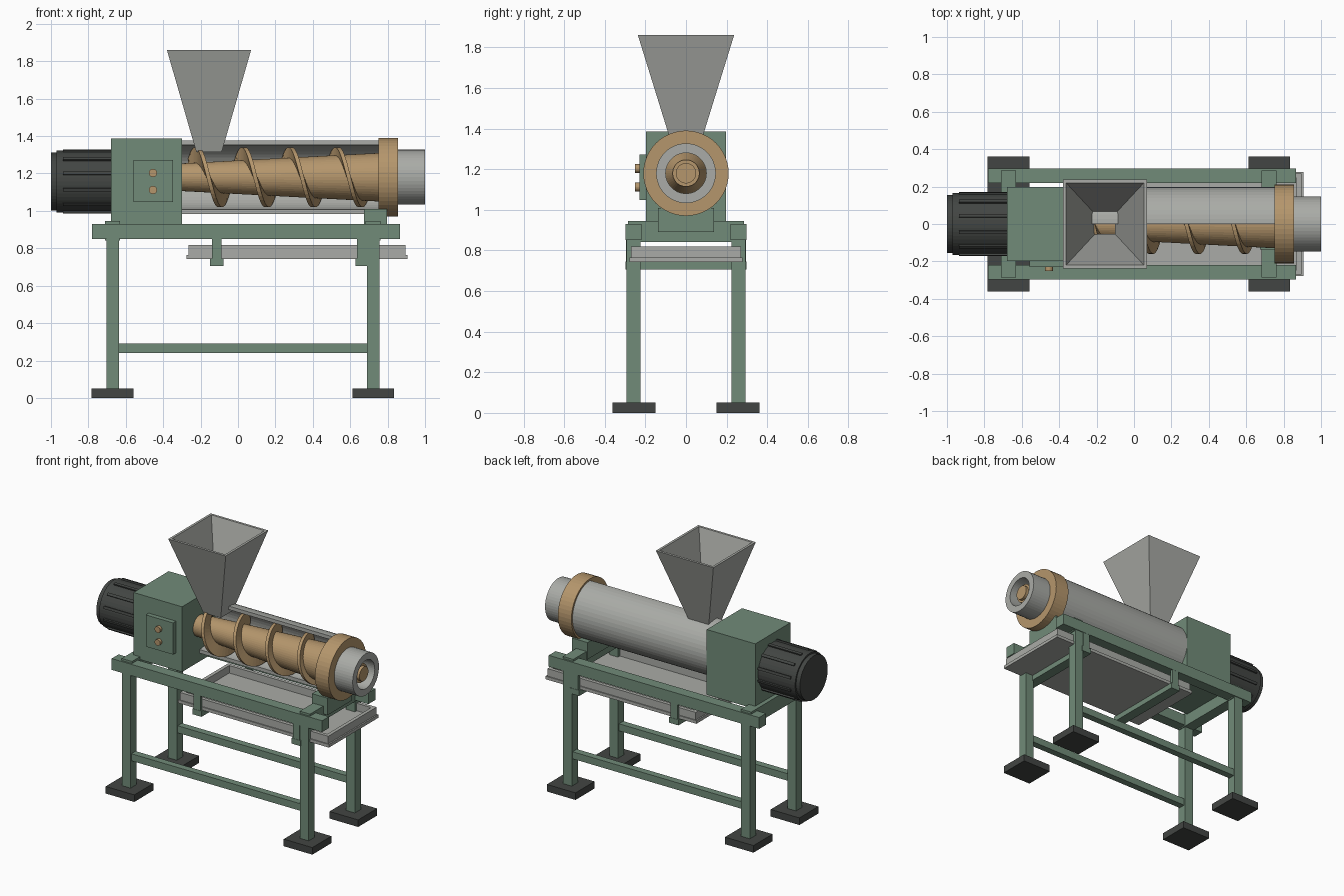
import bpy, bmesh, math

if "Cube" in bpy.data.objects:
    bpy.data.objects.remove(bpy.data.objects["Cube"])

AXIS_Z = 1.18          # height of barrel and screw axis


def material(name, rgb):
    m = bpy.data.materials.new(name)
    m.diffuse_color = (*rgb, 1)
    m.use_nodes = True
    m.node_tree.nodes["Principled BSDF"].inputs["Base Color"].default_value = m.diffuse_color
    return m


GREEN = material("machine green", (0.165, 0.26, 0.19))
STEEL = material("steel grey", (0.40, 0.41, 0.385))
BRASS = material("brass tan", (0.46, 0.305, 0.15))
DARK = material("charcoal", (0.055, 0.06, 0.056))


def finish(name, bm, mat):
    bmesh.ops.recalc_face_normals(bm, faces=bm.faces)
    me = bpy.data.meshes.new(name)
    bm.to_mesh(me)
    bm.free()
    me.materials.append(mat)
    ob = bpy.data.objects.new(name, me)
    bpy.context.collection.objects.link(ob)
    return ob


def box(name, x, y, z, mat):
    """Box from (min, max) pairs."""
    bm = bmesh.new()
    bmesh.ops.create_cube(bm, size=1)
    for v in bm.verts:
        v.co = [(p[0] + p[1]) / 2 + c * (p[1] - p[0]) for p, c in zip((x, y, z), v.co)]
    return finish(name, bm, mat)


def lathe(name, profile, mat, cz=AXIS_Z, start=0, sweep=360, n=48, loop=False):
    """Turn an (x, radius) profile about the x axis; angle 0 is up, 90 is back."""
    bm = bmesh.new()
    full = sweep == 360
    rings = []
    for i in range(n if full else n + 1):
        a = math.radians(start + sweep * i / n)
        rings.append([bm.verts.new((x, r * math.sin(a), cz + r * math.cos(a)))
                      for x, r in profile])
    m = len(profile)
    for i in range(n):
        p, q = rings[i], rings[(i + 1) % len(rings)]
        for j in range(m if loop else m - 1):
            k = (j + 1) % m
            bm.faces.new((p[j], p[k], q[k], q[j]))
    if not full:
        bm.faces.new(rings[0])
        bm.faces.new(rings[-1])
    elif not loop:
        bm.faces.new([r[0] for r in rings])
        bm.faces.new([r[-1] for r in rings])
    return finish(name, bm, mat)


# Frame: feet, legs, rails, stretchers, cross beams
for side, s in (("front", -1), ("back", 1)):
    def ys(a, b):
        return tuple(sorted((s * a, s * b)))
    for end, cx in (("left", -0.67), ("right", 0.723)):
        box(f"{side}_{end}_foot", (cx - 0.112, cx + 0.112), ys(0.15, 0.362), (0, 0.05), DARK)
        box(f"{side}_{end}_leg", (cx - 0.034, cx + 0.034), ys(0.224, 0.292), (0.05, 0.86), GREEN)
    box(f"{side}_rail", (-0.78, 0.866), ys(0.22, 0.297), (0.85, 0.93), GREEN)
    box(f"{side}_stretcher", (-0.64, 0.692), ys(0.235, 0.283), (0.24, 0.29), GREEN)
    for i, cx in enumerate((-0.113, 0.663)):
        box(f"{side}_tray_hanger_{i}", (cx - 0.026, cx + 0.026), ys(0.277, 0.296),
            (0.73, 0.86), GREEN)
for end, cx in (("left", -0.67), ("right", 0.723)):
    box(f"{end}_cross_beam", (cx - 0.04, cx + 0.04), (-0.285, 0.285), (0.842, 0.945), GREEN)
for i, cx in enumerate((-0.113, 0.663)):
    box(f"tray_bar_{i}", (cx - 0.036, cx + 0.036), (-0.298, 0.298), (0.706, 0.745), GREEN)

# Collecting tray with raised rim
box("tray_base", (-0.275, 0.905), (-0.277, 0.277), (0.743, 0.765), STEEL)
for s in (-1, 1):
    lo, hi = sorted((s * 0.245, s * 0.27))
    box("tray_side_wall", (-0.265, 0.895), (lo, hi), (0.765, 0.818), STEEL)
for x0 in (-0.265, 0.87):
    box("tray_end_wall", (x0, x0 + 0.025), (-0.245, 0.245), (0.765, 0.818), STEEL)

# Gearbox, control panel, buttons, barrel saddle
box("gearbox", (-0.68, -0.30), (-0.197, 0.197), (0.925, 1.386), GREEN)
box("control_panel", (-0.56, -0.347), (-0.23, -0.197), (1.048, 1.272), GREEN)
for z in (1.112, 1.203):
    bm = bmesh.new()
    bmesh.ops.create_cone(bm, cap_ends=True, segments=20, radius1=0.022, radius2=0.022, depth=0.024)
    for v in bm.verts:
        x, y, d = v.co
        v.co = (-0.455 + x, -0.239 + d, z + y)
    finish("push_button", bm, BRASS)
box("barrel_saddle", (0.675, 0.797), (-0.137, 0.137), (0.89, 1.01), GREEN)

# Motor with end cap and cooling fins
MZ = 1.157
lathe("motor_body", [(-0.97, 0.166), (-0.68, 0.166)], DARK, MZ)
lathe("motor_cap", [(-1.0, 0.155), (-0.97, 0.155)], DARK, MZ)
for i in range(12):
    lathe("motor_fin", [(-0.935, 0.16), (-0.935, 0.176), (-0.68, 0.176), (-0.68, 0.16)],
          DARK, MZ, start=i * 30 + 12, sweep=6, n=1, loop=True)

# Half-open barrel, end collar, outlet pipe
lathe("barrel_shell", [(-0.30, 0.172), (-0.30, 0.197), (0.75, 0.197), (0.75, 0.172)],
      STEEL, start=0, sweep=180, n=24, loop=True)
lathe("end_collar", [(0.75, 0.12), (0.75, 0.21), (0.856, 0.21), (0.856, 0.12)], BRASS, loop=True)
lathe("outlet_pipe", [(0.856, 0.10), (0.856, 0.147), (1.0, 0.147), (1.0, 0.10)], STEEL, loop=True)

# Tapered screw shaft with choke cone at the outlet
lathe("screw_shaft", [(-0.30, 0.074), (0.76, 0.13), (0.85, 0.13), (0.86, 0.10),
                      (0.95, 0.066), (0.965, 0.066), (0.965, 0.05), (0.985, 0.05)], BRASS)

# Helical flight
bm = bmesh.new()
prev = None
STEPS = 144
for i in range(STEPS + 1):
    t = -0.15 + 3.95 * i / STEPS
    x, a = -0.22 + 0.25 * t, 2 * math.pi * t
    h = 0.011
    ring = [bm.verts.new((x + dx, -r * math.sin(a), AXIS_Z + r * math.cos(a)))
            for dx, r in ((-h, 0.06), (-h, 0.16), (h, 0.16), (h, 0.06))]
    if prev:
        for j in range(4):
            k = (j + 1) % 4
            bm.faces.new((prev[j], prev[k], ring[k], ring[j]))
    else:
        bm.faces.new(ring)
    prev = ring
bm.faces.new(prev)
finish("screw_flight", bm, BRASS)

# Feed hopper: open square funnel with wall thickness
bm = bmesh.new()
loops = []
for hx, hy, z in ((0.068, 0.068, 1.315), (0.225, 0.237, 1.86), (0.208, 0.22, 1.86), (0.053, 0.053, 1.315)):
    loops.append([bm.verts.new((-0.155 + sx * hx, sy * hy, z))
                  for sx, sy in ((-1, -1), (1, -1), (1, 1), (-1, 1))])
for i in range(4):
    p, q = loops[i], loops[(i + 1) % 4]
    for j in range(4):
        k = (j + 1) % 4
        bm.faces.new((p[j], p[k], q[k], q[j]))
finish("feed_hopper", bm, STEEL)
